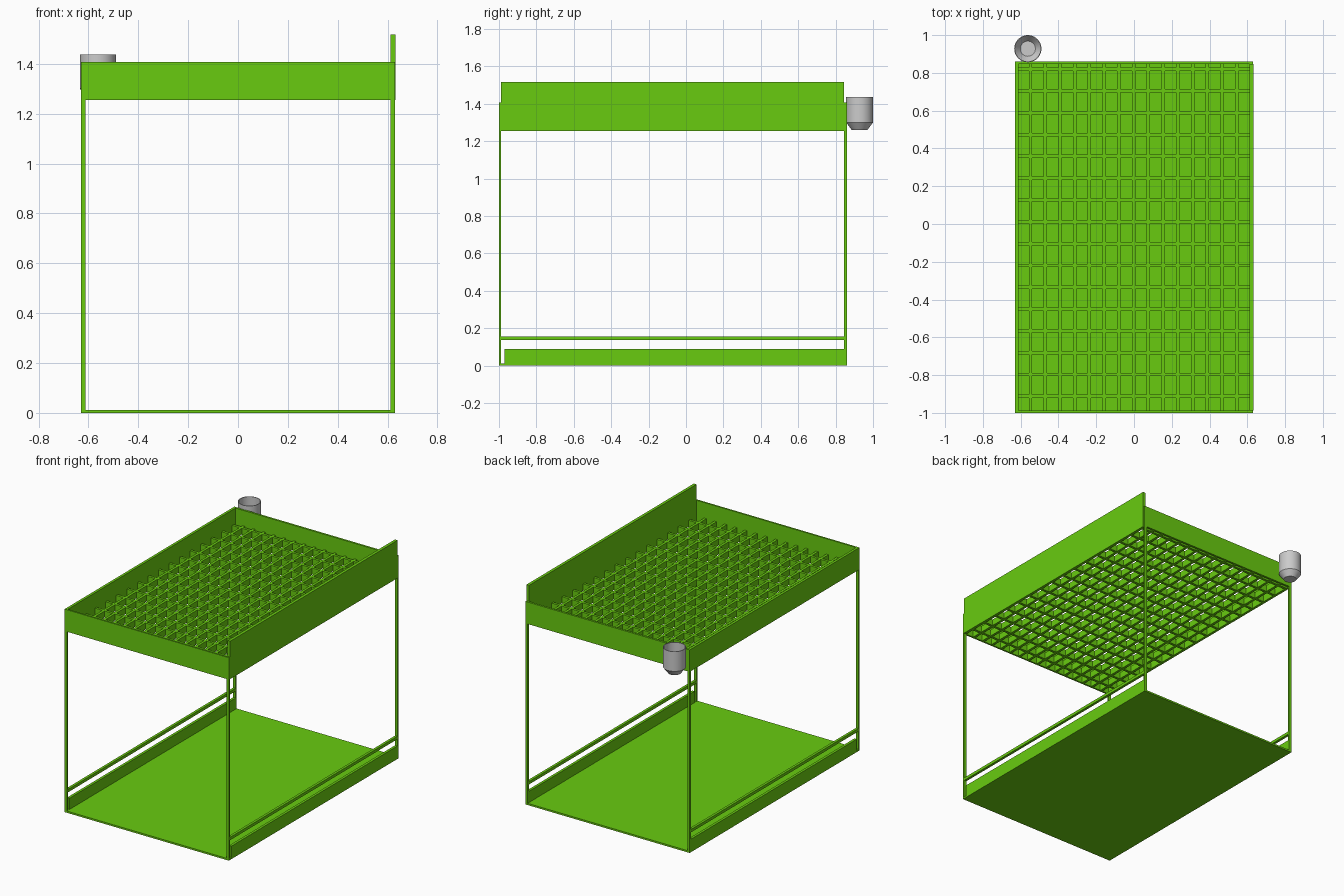
import bpy, bmesh, math

if "Cube" in bpy.data.objects:
    bpy.data.objects.remove(bpy.data.objects["Cube"])

green = bpy.data.materials.new("green")
green.diffuse_color = (0.14, 0.6, 0.005, 1)
green.use_nodes = True
green.node_tree.nodes["Principled BSDF"].inputs["Base Color"].default_value = green.diffuse_color


def finish(name, bm, mat=None):
    mesh = bpy.data.meshes.new(name)
    bm.to_mesh(mesh)
    bm.free()
    if mat:
        mesh.materials.append(mat)
    ob = bpy.data.objects.new(name, mesh)
    bpy.context.collection.objects.link(ob)
    return ob


def add_box(bm, x, y, z):
    vs = bmesh.ops.create_cube(bm, size=1)["verts"]
    for v in vs:
        v.co = [(a + b) / 2 + c * (b - a) for (a, b), c in zip((x, y, z), v.co)]


def box(name, x, y, z):
    bm = bmesh.new()
    add_box(bm, x, y, z)
    return finish(name, bm, green)


W, FRONT, BACK = 0.63, -1.0, 0.86
IN_FRONT, IN_BACK = -0.988, 0.846
TRAY = 1.255

# Floor plate
box("floor_plate", (-W, W), (FRONT, BACK), (0, 0.012))

# Posts, side skirts and lower rails, on both sides
for side, s in (("left", -1), ("right", 1)):
    outer = sorted((s * W, s * (W - 0.018)))
    box(side + "_front_post", outer, (FRONT, IN_FRONT), (0.012, TRAY))
    box(side + "_back_post", outer, (IN_BACK, BACK), (0.012, TRAY))
    box(side + "_skirt", outer, (-0.97, IN_BACK), (0.012, 0.09))
    box(side + "_rail", outer, (IN_FRONT, IN_BACK), (0.137, 0.157))

# Tray walls, the right one taller
box("front_wall", (-W, W), (FRONT, IN_FRONT), (TRAY, 1.407))
box("back_wall", (-W, W), (IN_BACK, BACK), (TRAY, 1.407))
box("left_wall", (-W, -W + 0.018), (IN_FRONT, IN_BACK), (TRAY, 1.407))
box("right_wall", (W - 0.018, W + 0.002), (IN_FRONT, IN_BACK), (TRAY, 1.517))

# Tray grid of crossing slats
bm = bmesh.new()
for i in range(15):
    x = -0.548 + 0.078 * i
    add_box(bm, (x - 0.009, x + 0.009), (IN_FRONT, IN_BACK), (TRAY, 1.3))
for i in range(16):
    y = 0.82 - 0.1155 * i
    add_box(bm, (-W + 0.018, W - 0.018), (y - 0.009, y + 0.009), (TRAY, 1.3))
finish("tray_grid", bm, green)

# Cup holder: a thin turned shell with a tapered bottom
profile = [(0, 1.26), (0.042, 1.26), (0.072, 1.3), (0.072, 1.437),
           (0.067, 1.437), (0.067, 1.303), (0.04, 1.266), (0, 1.266)]
bm = bmesh.new()
vs = [bm.verts.new((r, 0, z)) for r, z in profile]
es = [bm.edges.new(p) for p in zip(vs, vs[1:])]
bmesh.ops.spin(bm, geom=vs + es, cent=(0, 0, 0), axis=(0, 0, 1),
               angle=2 * math.pi, steps=48)
bmesh.ops.remove_doubles(bm, verts=bm.verts, dist=1e-5)
bmesh.ops.recalc_face_normals(bm, faces=bm.faces)
cup = finish("cup_holder", bm)
cup.location = (-0.562, 0.928, 0)
bpy.context.view_layer.objects.active = cup
cup.select_set(True)
bpy.ops.object.shade_smooth_by_angle(angle=math.radians(30))
